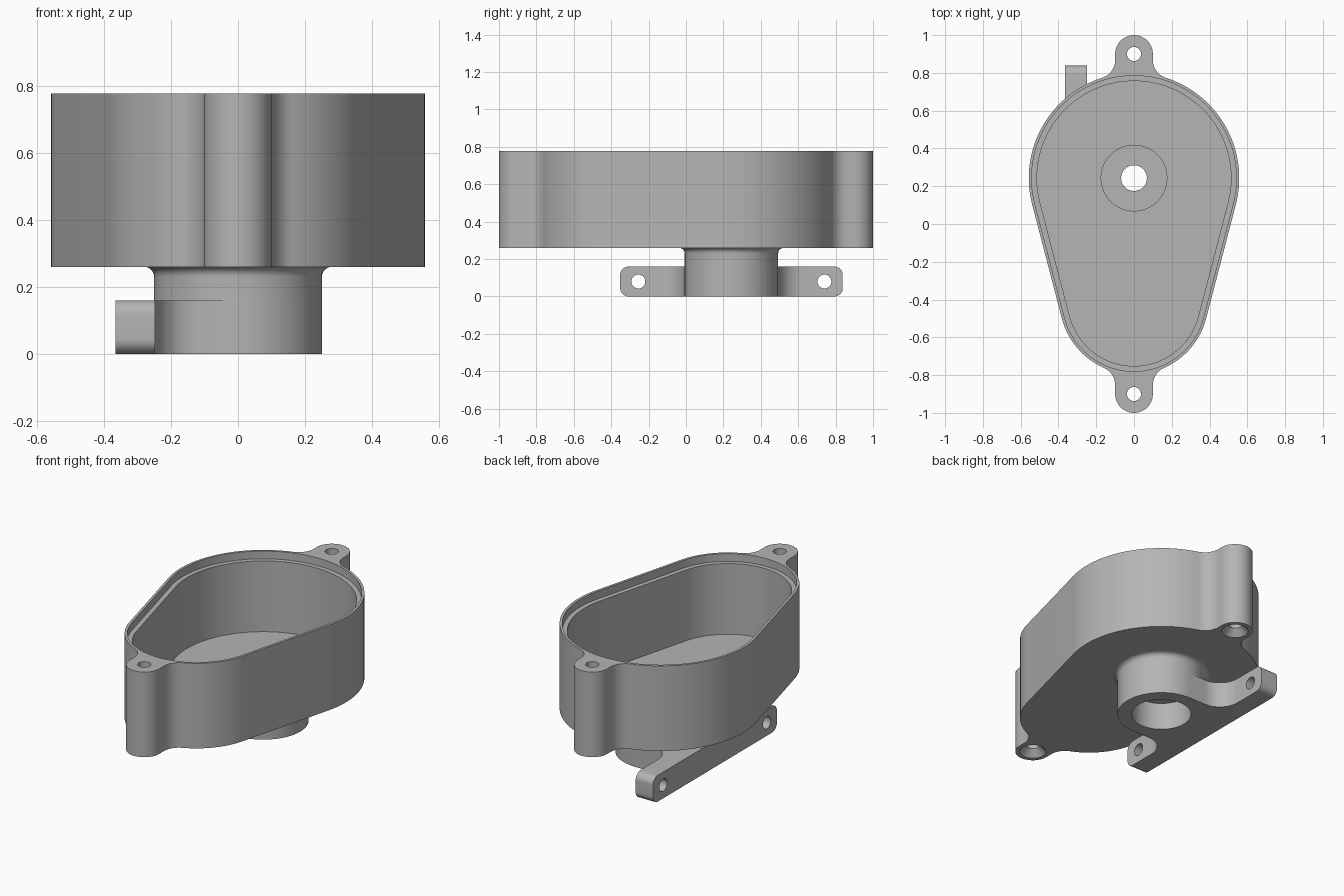
import bpy, bmesh, math
from mathutils import Matrix

if "Cube" in bpy.data.objects:
    bpy.data.objects.remove(bpy.data.objects["Cube"])

metal = bpy.data.materials.new("grey_metal")
metal.diffuse_color = (0.46, 0.46, 0.46, 1)
metal.use_nodes = True
metal.node_tree.nodes["Principled BSDF"].inputs["Base Color"].default_value = metal.diffuse_color

SHAFT_Y = 0.243            # centre of the wide end, boss and bore
TAIL_Y = -0.40             # centre of the narrow end
R_BIG, R_SMALL = 0.557, 0.395
TILT = math.asin((R_BIG - R_SMALL) / (SHAFT_Y - TAIL_Y))
PI = math.pi


def arc(cx, cy, r, a0, a1, n):
    return [(cx + r * math.cos(a0 + (a1 - a0) * i / n),
             cy + r * math.sin(a0 + (a1 - a0) * i / n)) for i in range(n + 1)]


def tidy(points):
    out = []
    for p in points:
        if not out or math.dist(p, out[-1]) > 0.003:
            out.append(p)
    if math.dist(out[0], out[-1]) < 0.003:
        out.pop()
    return out


def make(name, bm):
    bmesh.ops.recalc_face_normals(bm, faces=bm.faces[:])
    mesh = bpy.data.meshes.new(name)
    bm.to_mesh(mesh)
    bm.free()
    mesh.materials.append(metal)
    ob = bpy.data.objects.new(name, mesh)
    bpy.context.collection.objects.link(ob)
    return ob


def prism(name, outline, z0, z1, matrix=None):
    bm = bmesh.new()
    face = bm.faces.new([bm.verts.new((x, y, z0)) for x, y in tidy(outline)])
    ext = bmesh.ops.extrude_face_region(bm, geom=[face])
    top = [g for g in ext["geom"] if isinstance(g, bmesh.types.BMVert)]
    bmesh.ops.translate(bm, verts=top, vec=(0, 0, z1 - z0))
    if matrix:
        bm.transform(matrix)
    return make(name, bm)


def lathe(name, profile, x, y, n=96):
    """Closed (radius, z) loop revolved around a vertical axis."""
    bm = bmesh.new()
    rings = [[bm.verts.new((x + r * math.cos(2 * PI * i / n),
                            y + r * math.sin(2 * PI * i / n), z))
              for i in range(n)] for r, z in profile]
    for k, ring in enumerate(rings):
        nxt = rings[(k + 1) % len(rings)]
        for i in range(n):
            j = (i + 1) % n
            bm.faces.new((ring[i], ring[j], nxt[j], nxt[i]))
    return make(name, bm)


def disc(x, y, r, n=64):
    return arc(x, y, r, 0, 2 * PI, n)


def combine(target, other, operation):
    mod = target.modifiers.new("combine", "BOOLEAN")
    mod.operation, mod.solver, mod.object = operation, "EXACT", other
    bpy.context.view_layer.objects.active = target
    bpy.ops.object.modifier_apply(modifier=mod.name)
    bpy.data.objects.remove(other)


def teardrop(inset):
    return (arc(0, SHAFT_Y, R_BIG - inset, -TILT, PI + TILT, 80)
            + arc(0, TAIL_Y, R_SMALL - inset, PI + TILT, 2 * PI - TILT, 56))


# Housing outline: teardrop with a filleted screw lug at each end
low_y = TAIL_Y - math.sqrt((R_SMALL + 0.1) ** 2 - 0.04)
high_y = SHAFT_Y + math.sqrt((R_BIG + 0.1) ** 2 - 0.04)
low_a = math.atan2(low_y - TAIL_Y, 0.2)
high_a = math.atan2(high_y - SHAFT_Y, 0.2)
half = (arc(0, -0.9, 0.1, -PI / 2, 0, 16)
        + arc(0.2, low_y, 0.1, PI, low_a + PI, 12)
        + arc(0, TAIL_Y, R_SMALL, low_a, -TILT, 24)
        + arc(0, SHAFT_Y, R_BIG, -TILT, high_a, 40)
        + arc(0.2, high_y, 0.1, high_a + PI, PI, 14)
        + arc(0, 0.9, 0.1, 0, PI / 2, 16))
outline = half + [(-x, y) for x, y in reversed(half)]
housing = prism("housing", outline, 0.26, 0.777)

# Cavity, lid seat and bearing opening
combine(housing, prism("cavity_cutter", teardrop(0.043), 0.30, 0.9), "DIFFERENCE")
combine(housing, prism("seat_cutter", teardrop(0.015), 0.73, 0.9), "DIFFERENCE")
combine(housing, prism("opening_cutter", disc(0, SHAFT_Y, 0.174, 96), 0.2, 0.4), "DIFFERENCE")

# Countersunk screw holes through both lugs
for y in (-0.9, 0.9):
    bm = bmesh.new()
    bmesh.ops.create_cone(bm, cap_ends=True, segments=48, radius1=0.085, radius2=0.037,
                          depth=0.05, matrix=Matrix.Translation((0, y, 0.275)))
    combine(housing, make("countersink_cutter", bm), "DIFFERENCE")
    combine(housing, prism("screw_cutter", disc(0, y, 0.037, 48), 0.2, 0.9), "DIFFERENCE")

# Boss: flared collar with bearing seats above and below a thin web
flare = [(0.28 + 0.03 * math.cos(a), 0.23 + 0.03 * math.sin(a))
         for a in [PI - i * PI / 16 for i in range(9)]]
boss = lathe("boss", [(0.17, 0), (0.25, 0)] + flare
             + [(0.174, 0.26), (0.174, 0.21), (0.068, 0.21), (0.068, 0.17), (0.17, 0.17)],
             0, SHAFT_Y)

# Mounting bracket: long bar with a filleted neck reaching the boss
F = 0.13
y0, y1 = SHAFT_Y - 0.25, SHAFT_Y + 0.25
plan = ([(-0.365, -0.352), (-0.248, -0.352)]
        + arc(-0.248 + F, y0 - F, F, PI, PI / 2, 14)
        + arc(0, SHAFT_Y, 0.25, -PI / 2, PI / 2, 48)
        + arc(-0.248 + F, y1 + F, F, -PI / 2, -PI, 14)
        + [(-0.248, 0.838), (-0.365, 0.838)])
bracket = prism("bracket", plan, 0, 0.16)

# Round the bar ends and drill the cross holes, both shaped along x
along_x = Matrix(((0, 0, 1, 0), (1, 0, 0, 0), (0, 1, 0, 0), (0, 0, 0, 1)))
c = 0.045
side = (arc(0.838 - c, c, c, -PI / 2, 0, 8) + arc(0.838 - c, 0.16 - c, c, 0, PI / 2, 8)
        + arc(-0.352 + c, 0.16 - c, c, PI / 2, PI, 8) + arc(-0.352 + c, c, c, PI, 1.5 * PI, 8))
combine(bracket, prism("end_rounding", side, -1, 1, along_x), "INTERSECT")
for y in (-0.255, 0.74):
    combine(bracket, prism("cross_cutter", disc(y, 0.08, 0.037, 48), -1, 1, along_x), "DIFFERENCE")
combine(bracket, prism("bore_cutter", disc(0, SHAFT_Y, 0.21, 96), -0.1, 0.3), "DIFFERENCE")
combine(boss, bracket, "UNION")
boss.name = "boss_and_bracket"

# Smooth curved walls, crisp edges
for ob in (housing, boss):
    bpy.ops.object.select_all(action="DESELECT")
    ob.select_set(True)
    bpy.context.view_layer.objects.active = ob
    bpy.ops.object.shade_smooth_by_angle(angle=math.radians(30))
